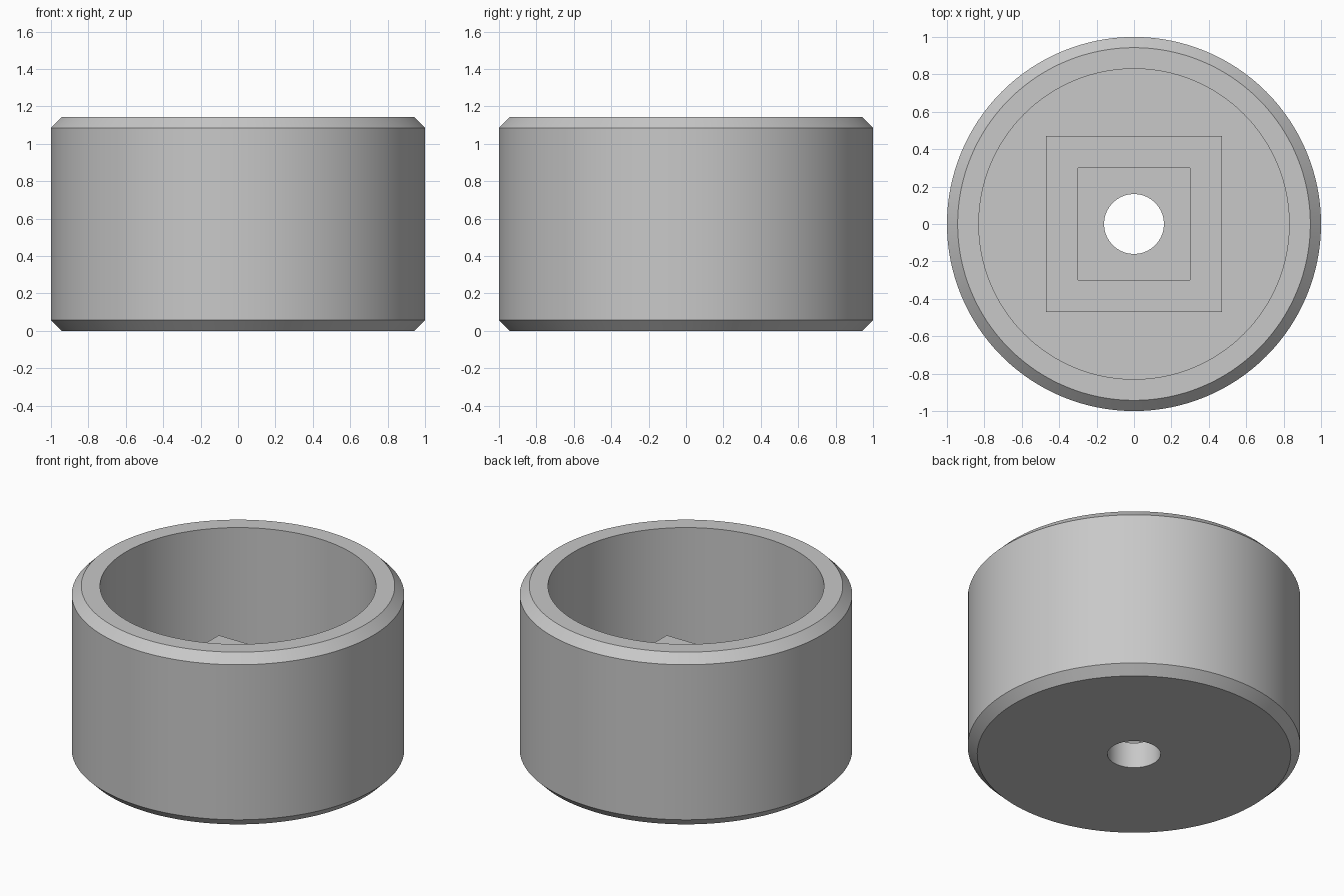
import bpy
import bmesh
import math
from mathutils import Matrix

cube = bpy.data.objects.get("Cube")
if cube:
    bpy.data.objects.remove(cube, do_unlink=True)

HEIGHT = 1.143
RADIUS = 1.0
CHAMFER = 0.057
BORE = 0.83
HOLE = 0.16
FLOOR = 0.171
SOCKET_OUTER = 0.47
SOCKET_INNER = 0.30
SOCKET_TOP = 0.51
SEGMENTS = 128

# Single grey material
grey = bpy.data.materials.new("grey")
grey.use_nodes = True
colour = (0.58, 0.58, 0.58, 1)
grey.diffuse_color = colour
grey.node_tree.nodes["Principled BSDF"].inputs["Base Color"].default_value = colour


def add_part(name, rings, smooth):
    """Skin a list of closed rings, each a list of points, into one part."""
    bm = bmesh.new()
    loops = [[bm.verts.new(p) for p in ring] for ring in rings]
    if smooth:
        loops.append(loops[0])
    for a, b in zip(loops, loops[1:]):
        n = len(a)
        for i in range(n):
            j = (i + 1) % n
            bm.faces.new((a[i], a[j], b[j], b[i]))
    mesh = bpy.data.meshes.new(name)
    bm.to_mesh(mesh)
    bm.free()
    mesh.materials.append(grey)
    obj = bpy.data.objects.new(name, mesh)
    bpy.context.collection.objects.link(obj)
    if smooth:
        bpy.ops.object.select_all(action="DESELECT")
        obj.select_set(True)
        bpy.context.view_layer.objects.active = obj
        bpy.ops.object.shade_smooth_by_angle(angle=math.radians(30))
    return obj


def circle(r, z):
    step = math.tau / SEGMENTS
    return [(r * math.cos(i * step), r * math.sin(i * step), z) for i in range(SEGMENTS)]


def square(h, z):
    return [(-h, -h, z), (h, -h, z), (h, h, z), (-h, h, z)]


# Round cup: chamfered outside, deep bore, drilled floor
profile = [
    (HOLE, 0),
    (RADIUS - CHAMFER, 0),
    (RADIUS, CHAMFER),
    (RADIUS, HEIGHT - CHAMFER),
    (RADIUS - CHAMFER, HEIGHT),
    (BORE, HEIGHT),
    (BORE, FLOOR),
    (HOLE, FLOOR),
]
add_part("round_cup", [circle(r, z) for r, z in profile], True)

# Square socket standing on the cup floor
add_part("square_socket", [
    square(SOCKET_OUTER, FLOOR),
    square(SOCKET_OUTER, SOCKET_TOP),
    square(SOCKET_INNER, SOCKET_TOP),
    square(SOCKET_INNER, FLOOR),
], False)
